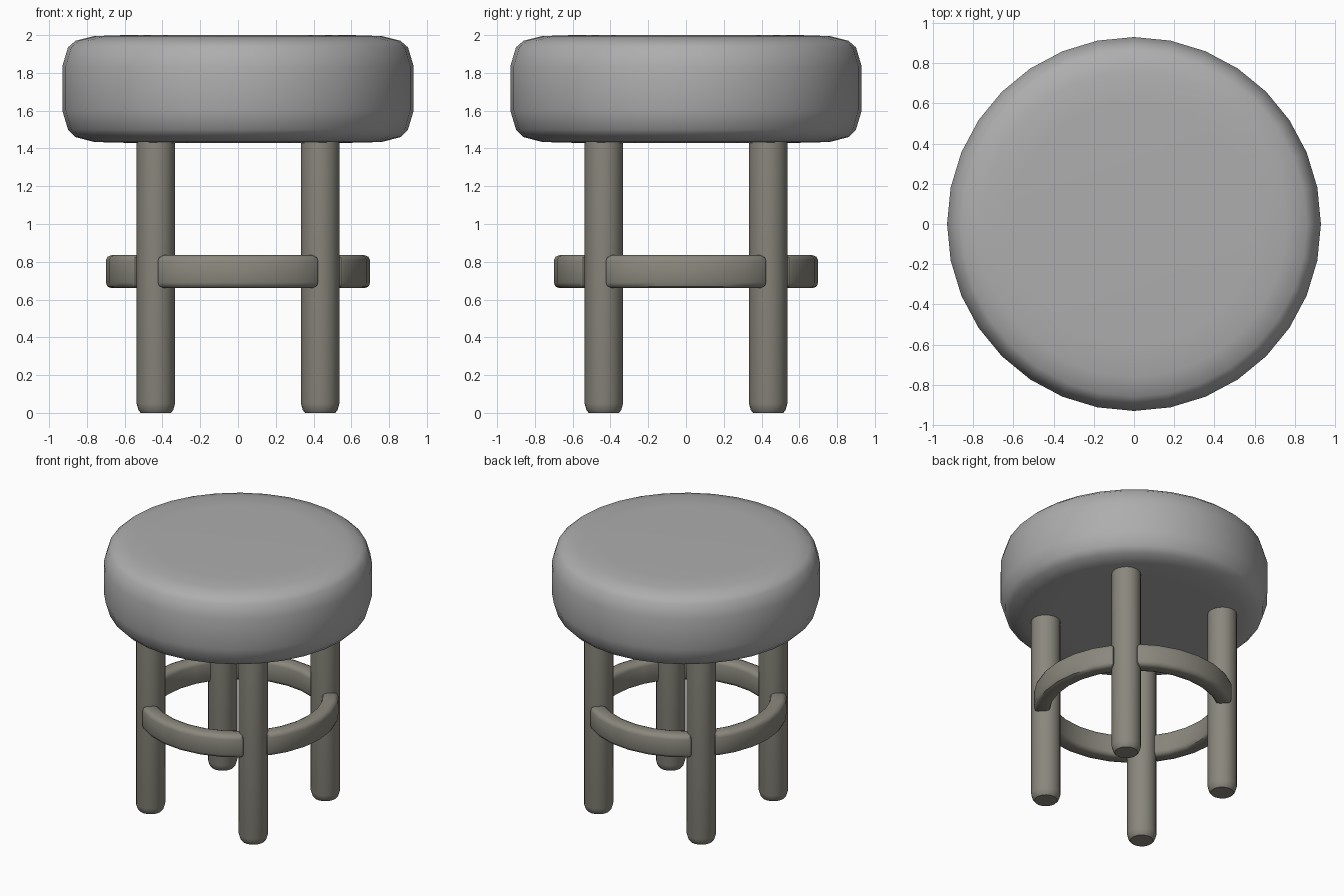
import bpy, bmesh, math

if "Cube" in bpy.data.objects:
    bpy.data.objects.remove(bpy.data.objects["Cube"])


def make_material(name, rgb):
    m = bpy.data.materials.new(name)
    m.diffuse_color = (*rgb, 1.0)
    m.use_nodes = True
    m.node_tree.nodes["Principled BSDF"].inputs["Base Color"].default_value = m.diffuse_color
    return m


cushion_grey = make_material("cushion grey", (0.42, 0.42, 0.42))
wood_taupe = make_material("weathered taupe", (0.255, 0.246, 0.205))


def finish(name, bm, mat, angle, bevel=0.0):
    bmesh.ops.recalc_face_normals(bm, faces=bm.faces[:])
    mesh = bpy.data.meshes.new(name)
    bm.to_mesh(mesh)
    bm.free()
    mesh.materials.append(mat)
    ob = bpy.data.objects.new(name, mesh)
    bpy.context.collection.objects.link(ob)
    bpy.ops.object.select_all(action='DESELECT')
    ob.select_set(True)
    bpy.context.view_layer.objects.active = ob
    if bevel:
        b = ob.modifiers.new("rounded edges", 'BEVEL')
        b.width = bevel
        b.segments = 2
        b.limit_method = 'ANGLE'
        b.angle_limit = math.radians(40)
        bpy.ops.object.modifier_apply(modifier=b.name)
    bpy.ops.object.shade_smooth_by_angle(angle=math.radians(angle))
    return ob


def lathe(name, profile, sides, mat, centre=(0, 0)):
    """Closed solid of revolution from (radius, z) points, capped at both ends."""
    bm = bmesh.new()
    rings = []
    for r, z in profile:
        rings.append([bm.verts.new((centre[0] + r * math.cos(2 * math.pi * i / sides),
                                    centre[1] + r * math.sin(2 * math.pi * i / sides), z))
                      for i in range(sides)])
    for a, b in zip(rings, rings[1:]):
        for i in range(sides):
            j = (i + 1) % sides
            bm.faces.new((a[i], a[j], b[j], b[i]))
    bm.faces.new(rings[0])
    bm.faces.new(rings[-1])
    return finish(name, bm, mat, 50)


# Padded round seat
lathe("seat", [(0.60, 1.43), (0.76, 1.434), (0.86, 1.46), (0.90, 1.50), (0.93, 1.60),
               (0.93, 1.835), (0.90, 1.935), (0.86, 1.97), (0.76, 1.995), (0.60, 2.0)],
      32, cushion_grey)

# Four round legs with softened feet
for fy, yname in ((-1, "front"), (1, "back")):
    for fx, xname in ((-1, "left"), (1, "right")):
        lathe(f"{yname}_{xname}_leg",
              [(0.08, 0.0), (0.092, 0.015), (0.102, 0.05), (0.102, 1.47)],
              20, wood_taupe, (fx * 0.435, fy * 0.435))


# Four curved footrest rails, each spanning between neighbouring legs
def rail(name, facing, half=38.6, steps=6, r_in=0.585, r_out=0.70, z0=0.66, z1=0.835):
    bm = bmesh.new()
    loops = []
    for i in range(steps + 1):
        a = math.radians(facing - half + 2 * half * i / steps)
        loops.append([bm.verts.new((r * math.cos(a), r * math.sin(a), z))
                      for r, z in ((r_in, z0), (r_out, z0), (r_out, z1), (r_in, z1))])
    for a, b in zip(loops, loops[1:]):
        for k in range(4):
            n = (k + 1) % 4
            bm.faces.new((a[k], a[n], b[n], b[k]))
    bm.faces.new(loops[0])
    bm.faces.new(loops[-1])
    finish(name, bm, wood_taupe, 45, bevel=0.03)


for name, facing in (("right", 0), ("back", 90), ("left", 180), ("front", 270)):
    rail(f"{name}_footrest_rail", facing)
